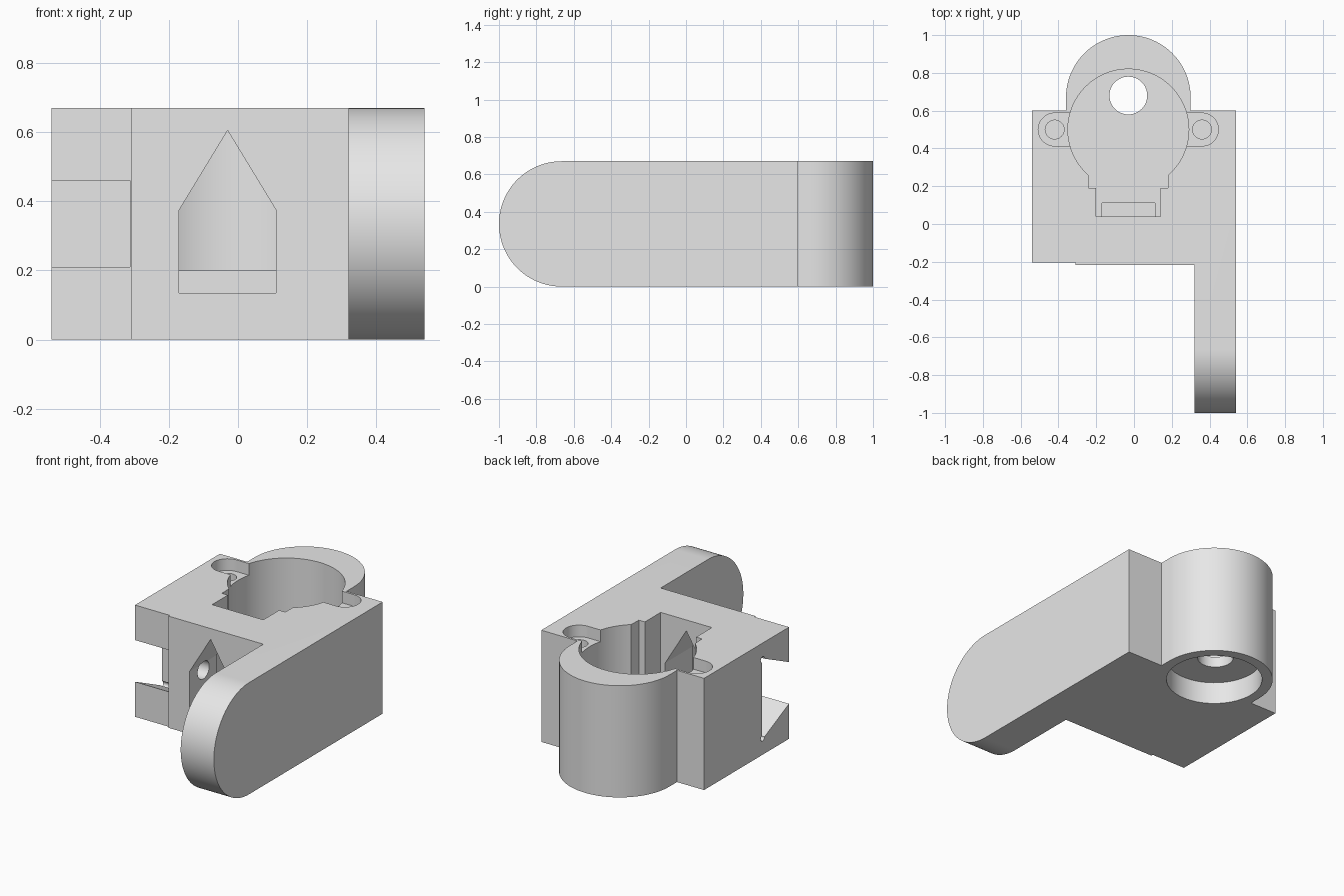
import bpy, bmesh, math
from mathutils import Vector

cube = bpy.data.objects.get("Cube")
if cube:
    bpy.data.objects.remove(cube, do_unlink=True)

grey = bpy.data.materials.new("plain_grey")
grey.use_nodes = True
grey.diffuse_color = (0.8, 0.8, 0.8, 1)
grey.node_tree.nodes["Principled BSDF"].inputs["Base Color"].default_value = (0.8, 0.8, 0.8, 1)


def arc(cx, cy, r, start, end, n=48):
    """Points along an arc, angles in degrees."""
    angles = [math.radians(start + (end - start) * i / n) for i in range(n + 1)]
    return [(cx + r * math.cos(a), cy + r * math.sin(a)) for a in angles]


def circle(cx, cy, r, n=48):
    return arc(cx, cy, r, 0, 360, n)[:-1]


def prism(name, profile, axis, low, high):
    """Extrude a flat profile along an axis."""
    place = {"x": lambda u, v, w: (w, u, v),
             "y": lambda u, v, w: (u, w, v),
             "z": lambda u, v, w: (u, v, w)}[axis]
    bm = bmesh.new()
    face = bm.faces.new([bm.verts.new(place(u, v, low)) for u, v in profile])
    grown = bmesh.ops.extrude_face_region(bm, geom=[face])["geom"]
    verts = [g for g in grown if isinstance(g, bmesh.types.BMVert)]
    bmesh.ops.translate(bm, verts=verts, vec=Vector(place(0, 0, high - low)))
    bmesh.ops.recalc_face_normals(bm, faces=bm.faces)
    mesh = bpy.data.meshes.new(name)
    bm.to_mesh(mesh)
    bm.free()
    mesh.materials.append(grey)
    obj = bpy.data.objects.new(name, mesh)
    bpy.context.collection.objects.link(obj)
    return obj


def combine(target, tool, operation="DIFFERENCE"):
    """Apply a boolean and discard its tool."""
    tool.hide_render = True
    mod = target.modifiers.new(tool.name, "BOOLEAN")
    mod.object, mod.operation, mod.solver = tool, operation, "EXACT"
    bpy.context.view_layer.objects.active = target
    bpy.ops.object.modifier_apply(modifier=mod.name)
    bpy.data.objects.remove(tool, do_unlink=True)


TOP = 0.67
MID = TOP / 2
CX = -0.03

# Block, side arm and round rear boss share one plan outline
plan = [(-0.54, -0.205), (-0.31, -0.205), (-0.31, -0.217), (0.32, -0.217),
        (0.32, -1.2), (0.54, -1.2), (0.54, 0.6), (CX + 0.33, 0.6)]
plan += arc(CX, 0.67, 0.33, 0, 180, 64) + [(CX - 0.33, 0.6), (-0.54, 0.6)]
bracket = prism("bracket_body", plan, "z", -0.2, 0.9)

# Side outline trims the height and rounds the arm tip
side = [(1.5, 0), (1.5, TOP)] + arc(MID - 1, MID, MID, 90, 270, 64)
combine(bracket, prism("rounded_side", side, "x", -1, 1), "INTERSECT")

# Main bore with stepped pocket in front of it
edge = math.degrees(math.asin(-0.24 / 0.32))
bore = arc(CX, 0.5, 0.32, edge, 180 - edge, 80)
bore += [(CX - 0.21, 0.19), (CX - 0.17, 0.19), (CX - 0.17, 0.04),
         (CX + 0.17, 0.04), (CX + 0.17, 0.19), (CX + 0.21, 0.19)]
combine(bracket, prism("main_bore", bore, "z", 0.2, 1))

# Bottom counterbore and the hole through the floor
combine(bracket, prism("counterbore", circle(CX, 0.67, 0.27, 64), "z", -0.5, 0.135))
combine(bracket, prism("floor_hole", circle(CX, 0.68, 0.1), "z", -0.5, 0.5))

# Shallow ear recesses on both sides, each with a screw hole
ears = arc(CX + 0.39, 0.5, 0.087, -90, 90, 24) + arc(CX - 0.39, 0.5, 0.087, 90, 270, 24)
combine(bracket, prism("ear_recess", ears, "z", 0.6, 1))
for sign in (-1, 1):
    combine(bracket, prism("screw_hole", circle(CX + sign * 0.39, 0.5, 0.05, 32), "z", 0.35, 1))

# Pointed front window
window = [(CX - 0.14, 0.135), (CX + 0.14, 0.135), (CX + 0.14, 0.375),
          (CX, 0.605), (CX - 0.14, 0.375)]
combine(bracket, prism("pointed_window", window, "y", -0.5, 0.11))

# Flared slot in the front corner with relieved inner corners
slot = [(-0.4, 0.21), (-0.205, 0.21), (0.05, 0.09), (0.05, 0.58),
        (-0.205, 0.46), (-0.4, 0.46)]
combine(bracket, prism("flared_slot", slot, "x", -1, -0.312))
for z in (0.1, 0.57):
    combine(bracket, prism("corner_relief", circle(0.045, z, 0.018, 16), "x", -1, -0.312))

# Cross hole from slot to window, and blind pivot hole in the arm
combine(bracket, prism("cross_hole", circle(-0.085, MID, 0.055, 32), "x", -0.4, -0.1))
combine(bracket, prism("pivot_hole", circle(MID - 1, MID, 0.06, 32), "x", 0.2, 0.44))

# Smooth the curved walls, keep edges sharp
bpy.ops.object.select_all(action="DESELECT")
bracket.select_set(True)
bpy.context.view_layer.objects.active = bracket
bpy.ops.object.shade_smooth_by_angle(angle=math.radians(30))
